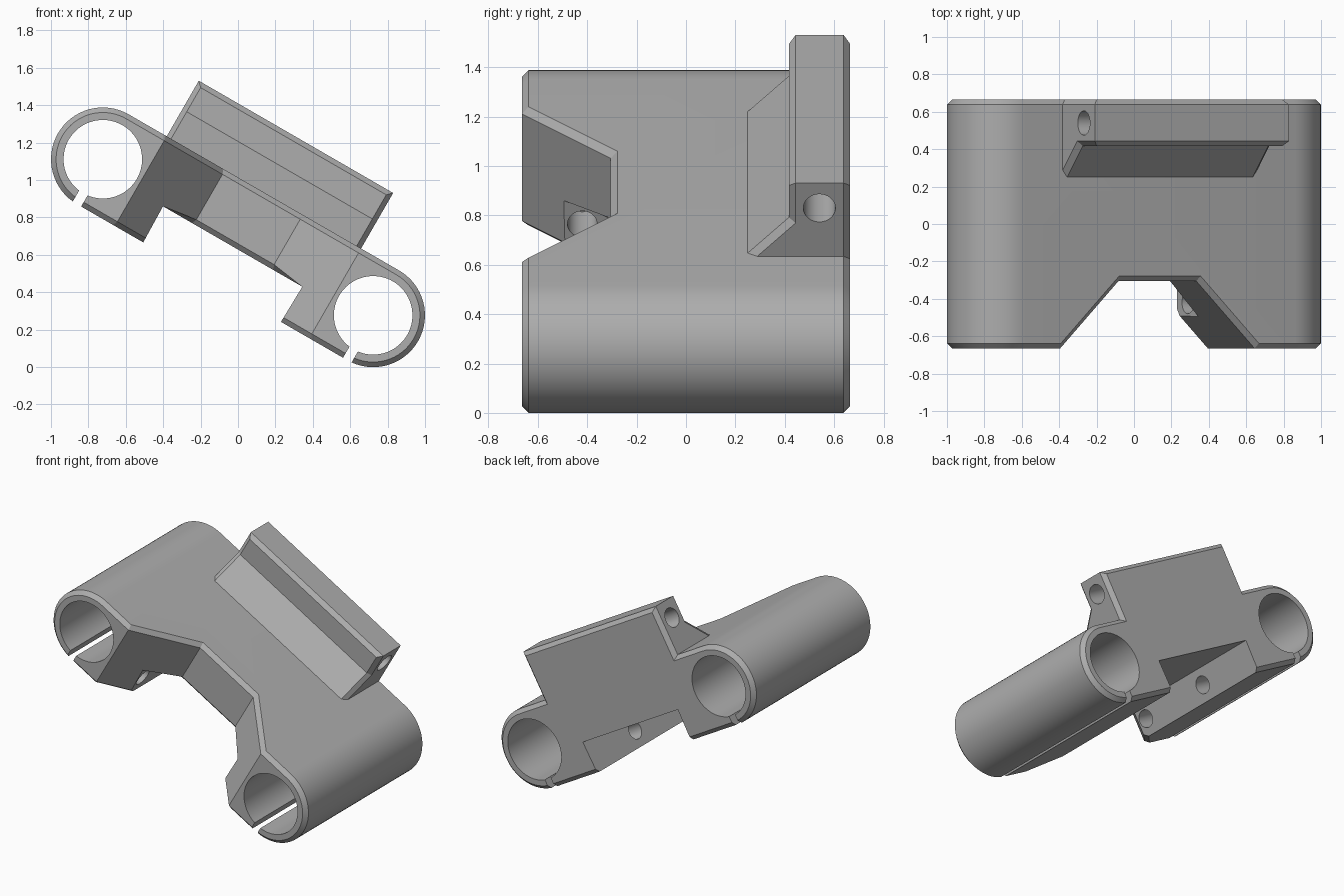
import bpy, bmesh, math
from mathutils import Matrix

cube = bpy.data.objects.get("Cube")
if cube:
    bpy.data.objects.remove(cube, do_unlink=True)

# Main dimensions, in the tilted frame of the part
R, BORE, SPAN = 0.277, 0.21, 0.8345
DEPTH, CEIL, FOOT = 0.665, -0.057, 0.425
CHAMFER = 0.027
TILT = Matrix.Translation((0, 0, 0.694)) @ Matrix.Rotation(math.radians(30), 4, 'Y')

grey = bpy.data.materials.new("plain grey")
grey.use_nodes = True
grey.diffuse_color = (0.42, 0.42, 0.42, 1)
grey.node_tree.nodes["Principled BSDF"].inputs["Base Color"].default_value = (0.42, 0.42, 0.42, 1)


def prism(name, points, shift):
    """Closed prism from a 3D polygon swept along a vector."""
    bm = bmesh.new()
    face = bm.faces.new([bm.verts.new(p) for p in points])
    ext = bmesh.ops.extrude_face_region(bm, geom=[face], use_keep_orig=True)
    moved = [g for g in ext["geom"] if isinstance(g, bmesh.types.BMVert)]
    bmesh.ops.translate(bm, verts=moved, vec=shift)
    bmesh.ops.recalc_face_normals(bm, faces=bm.faces)
    mesh = bpy.data.meshes.new(name)
    bm.to_mesh(mesh)
    bm.free()
    mesh.materials.append(grey)
    ob = bpy.data.objects.new(name, mesh)
    bpy.context.collection.objects.link(ob)
    ob.matrix_world = TILT
    return ob


def circle(r, n, start=0, sweep=2 * math.pi, closed=True):
    steps = n if closed else n - 1
    return [(r * math.cos(start + sweep * i / steps), r * math.sin(start + sweep * i / steps))
            for i in range(n)]


def cut(ob, cutter):
    mod = ob.modifiers.new("cut", 'BOOLEAN')
    mod.operation, mod.solver, mod.object = 'DIFFERENCE', 'EXACT', cutter
    bpy.context.view_layer.update()
    bpy.context.view_layer.objects.active = ob
    bpy.ops.object.modifier_apply(modifier=mod.name)
    bpy.data.objects.remove(cutter, do_unlink=True)


def chamfer(ob, rule):
    bm = bmesh.new()
    bm.from_mesh(ob.data)
    bmesh.ops.remove_doubles(bm, verts=bm.verts, dist=0.0005)
    edges = [e for e in bm.edges if rule(e.verts[0].co, e.verts[1].co)
             and e.calc_face_angle(0) > 0.3]
    bmesh.ops.bevel(bm, geom=edges, offset=CHAMFER, segments=1, affect='EDGES',
                    profile=0.5, clamp_overlap=True)
    bm.to_mesh(ob.data)
    bm.free()


def near(a, b):
    return abs(a - b) < 0.003


# Clamp body: two round sleeves joined by a web, with two feet below
half = [(SPAN + x, z) for x, z in circle(R, 33, -math.pi / 2, math.pi, False)]
right = [(FOOT + 0.005, CEIL), (FOOT, -R)] + half
outline = right + [(-x, z) for x, z in reversed(right)]
body = prism("clamp_body", [(x, -DEPTH, z) for x, z in outline], (0, 2 * DEPTH, 0))

# Tapered notch in the front
notch = [(-0.24, -0.305), (0.24, -0.305), (0.7, -0.765), (-0.7, -0.765)]
cut(body, prism("notch_cutter", [(x, y, -0.5) for x, y in notch], (0, 0, 1)))


def body_edge(a, b):
    upright = near(a.x, b.x) and abs(a.z - b.z) > 0.1 or (abs(a.z - b.z) > 0.15)
    if upright:
        return False
    on_end = near(abs(a.y), DEPTH) and near(a.y, b.y)
    in_notch = (a.y < -0.3 and b.y < -0.3 and near(a.z, b.z)
                and max(abs(a.x), abs(b.x)) < 0.61 and not near(a.x, b.x))
    return on_end or in_notch


chamfer(body, body_edge)

# Bores, clamp slits and screw holes in both sleeves
for side in (-1, 1):
    ring = [(side * SPAN + x, -0.8, z) for x, z in circle(BORE, 64)]
    cut(body, prism("bore_cutter", ring, (0, 1.6, 0)))
    slit = [(side * SPAN + dx, -0.8, z) for dx, z in
            ((-0.026, -0.4), (0.026, -0.4), (0.026, -0.1), (-0.026, -0.1))]
    cut(body, prism("slit_cutter", slit, (0, 1.6, 0)))
    for y in (-0.42, 0.16):
        hole = [(side * 0.38, y + a, -0.165 + b) for a, b in circle(0.06, 32)]
        cut(body, prism("screw_cutter", hole, (side * 0.25, 0, 0)))

# Upright rail along the back with a sloped support on its front
TOP, FRONT = 0.62, 0.417
profile = [(0.25, 0.2), (0.25, 0.277), (FRONT, 0.444), (FRONT, TOP), (DEPTH, TOP), (DEPTH, 0.2)]
rail = prism("back_rail", [(-0.6, y, z) for y, z in profile], (1.2, 0, 0))


def rail_edge(a, b):
    if near(a.x, b.x):
        return not near(a.z, b.z)
    return near(a.z, TOP)


chamfer(rail, rail_edge)
bore = [(-0.8, 0.54 + a, 0.503 + b) for a, b in circle(0.065, 48)]
cut(rail, prism("rail_hole_cutter", bore, (1.6, 0, 0)))

# Smooth the round walls and keep the edges crisp
for ob in (body, rail):
    bpy.ops.object.select_all(action='DESELECT')
    ob.select_set(True)
    bpy.context.view_layer.objects.active = ob
    bpy.ops.object.shade_smooth_by_angle(angle=math.radians(25))
